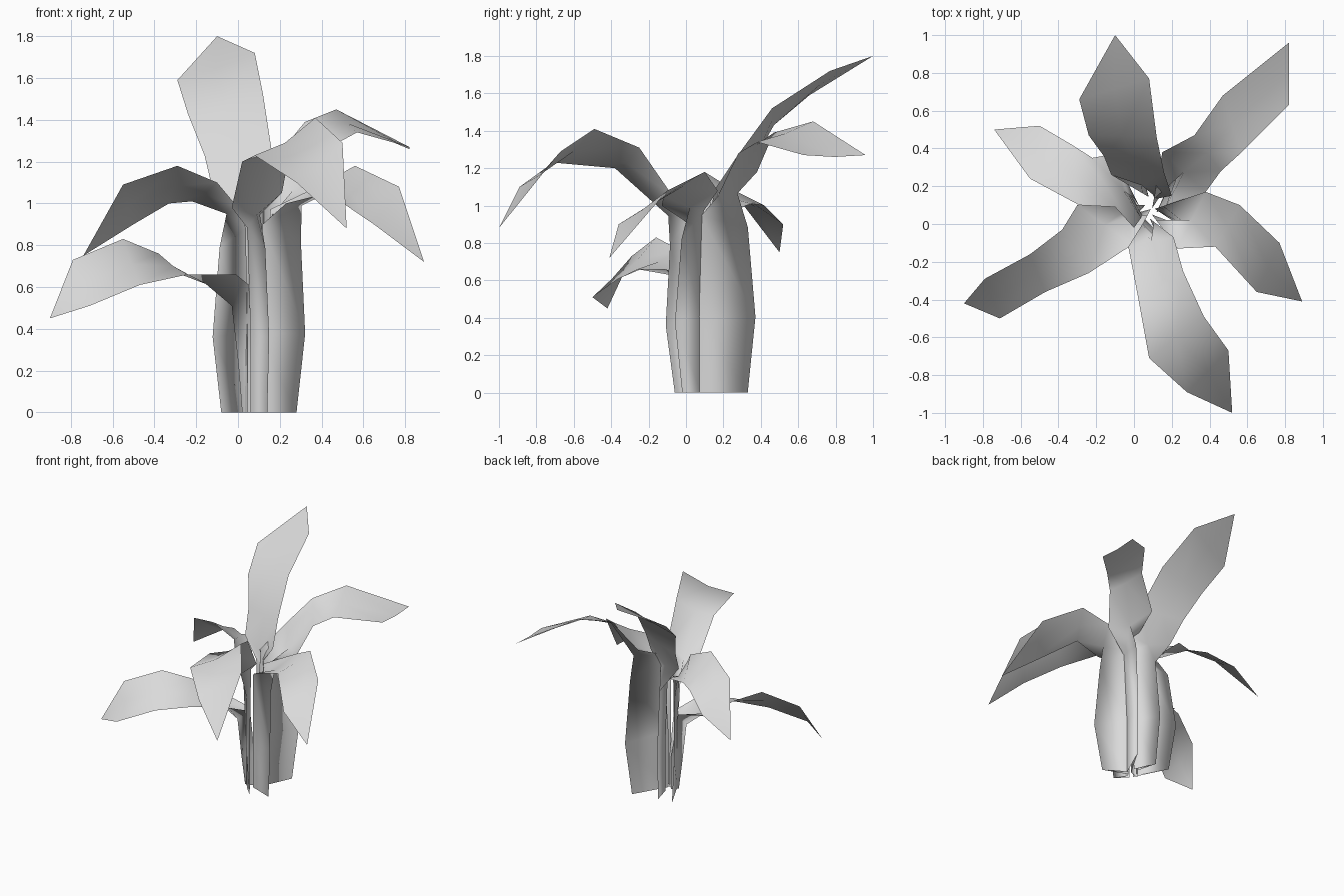
import bpy
import bmesh
from mathutils import Vector

cube = bpy.data.objects.get("Cube")
if cube:
    bpy.data.objects.remove(cube, do_unlink=True)

# One flat leaf colour
leaf_grey = bpy.data.materials.new("pale_grey_leaf")
leaf_grey.use_nodes = True
leaf_grey.diffuse_color = (0.7, 0.7, 0.7, 1)
shader = leaf_grey.node_tree.nodes["Principled BSDF"]
shader.inputs["Base Color"].default_value = leaf_grey.diffuse_color
shader.inputs["Roughness"].default_value = 0.8

CM = 0.01
STEM_AXIS = Vector((10, 15, 0))
UP = Vector((0, 0, 1))


def sheath_edge(inner, collar):
    """Inner edge of the folded stalk: foot, belly and opening neck."""
    flat = Vector((collar.x, collar.y, 0))
    foot = inner.lerp(flat, 0.1)
    belly = foot + UP * collar.z * 0.38
    neck = inner.lerp(flat, 0.25) + UP * collar.z * 0.9
    return [foot, belly, neck]


def sheath_keel(foot, collar):
    """Outer fold of the stalk: foot, swollen belly and narrower neck."""
    outward = foot - STEM_AXIS
    belly = foot + outward * 0.23 + UP * collar.z * 0.38
    neck = foot.lerp(Vector((collar.x, collar.y, 0)), 0.25) + outward * 0.08
    return [foot, belly, neck + UP * collar.z * 0.83]


def leaf(name, keel, inner, tip_edge, short_edge, sag=1):
    """A folded stalk opening into an arching blade, creased along its midrib."""
    left = [Vector(p) for p in tip_edge]
    right = [Vector(p) for p in short_edge]
    middle = [(p + q) / 2 - UP * sag for p, q in zip(left, right)]
    middle[0] -= UP * 4
    inner = Vector((*inner, 0))
    left = sheath_edge(inner, left[0]) + left
    right = sheath_edge(inner, right[0]) + right
    middle = sheath_keel(Vector((*keel, 0)), middle[0]) + middle

    bm = bmesh.new()
    a, m, b = [[bm.verts.new(p * CM) for p in path] for path in (left, middle, right)]
    for i in range(len(b) - 1):
        bm.faces.new((a[i], a[i + 1], m[i + 1], m[i]))
        bm.faces.new((m[i], m[i + 1], b[i + 1], b[i]))
    # A longer first edge ends in a point
    if len(a) > len(b):
        bm.faces.new((a[-2], a[-1], m[-1]))
        bm.faces.new((m[-1], a[-1], b[-1]))
    bmesh.ops.recalc_face_normals(bm, faces=bm.faces)
    for face in bm.faces:
        face.smooth = True
    mesh = bpy.data.meshes.new(name)
    bm.to_mesh(mesh)
    bm.free()
    mesh.materials.append(leaf_grey)
    bpy.context.collection.objects.link(bpy.data.objects.new(name, mesh))


# Tall upright leaf at the back
leaf("back_leaf", (4, 29), (10, 13),
     [(-12, 26, 106), (-16, 36, 123), (-24, 47, 143), (-29, 66, 159), (-10, 100, 180)],
     [(20, 15, 108), (16, 27, 126), (12, 46, 152), (8, 77, 172)])

# Outstretched leaf at the back left
leaf("back_left_leaf", (24, 33), (9, 5),
     [(15, 38, 118), (32, 47, 139), (47, 68, 145), (82, 96, 127)],
     [(38, 17, 105), (46, 28, 128), (57, 38, 134), (82, 63, 127)])

# Drooping leaf on the left
leaf("left_leaf", (28, -2), (8, 7),
     [(38, 17, 108), (56, 10, 118), (77, -10, 108), (89, -41, 72)],
     [(23, -13, 100), (43, -12, 105), (65, -36, 90)])

# Long arching leaf at the front, with a deep midrib
leaf("front_leaf", (14, -6), (7, 4),
     [(21, -7, 105), (26, -25, 131), (37, -49, 141), (50, -67, 129), (52, -100, 88)],
     [(-3, -12, 98), (2, -38, 120), (8, -71, 123), (28, -89, 110)], sag=3)

# Low leaf at the front right
leaf("front_right_leaf", (2, 6), (10, 10),
     [(-30, 10, 67), (-38, -3, 76), (-55, -16, 83), (-79, -29, 73), (-90, -42, 45)],
     [(-1, -11, 66), (-24, -26, 66), (-47, -36, 61), (-71, -50, 51)])

# Bent leaf at the back right
leaf("back_right_leaf", (-8, 29), (5, 5),
     [(0, -2, 98), (-10, 9, 110), (-29, 10, 118), (-55, 24, 109), (-74, 50, 75)],
     [(-11, 37, 102), (-22, 35, 101), (-33, 42, 100), (-50, 52, 90)])
